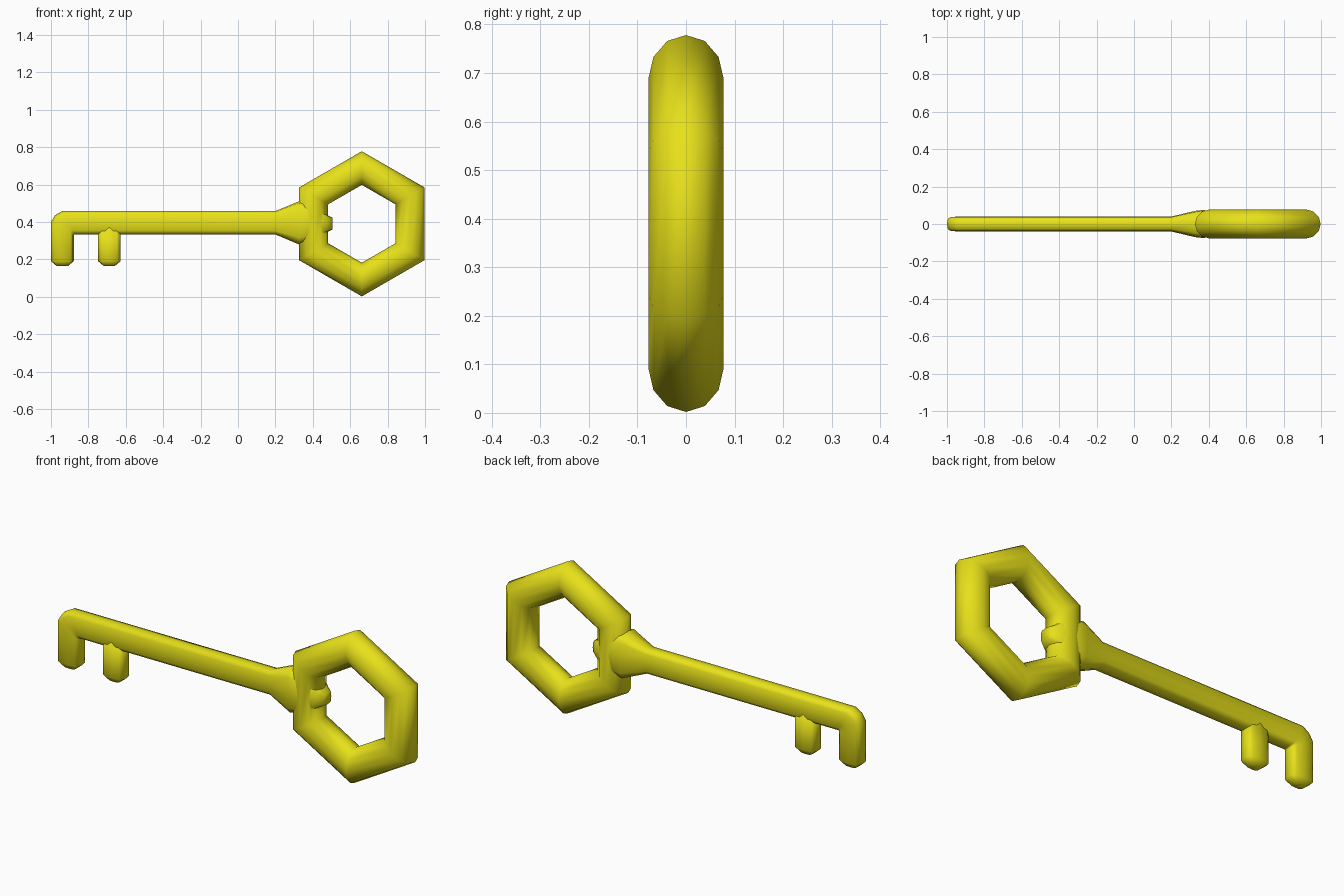
import bpy, bmesh, math

if "Cube" in bpy.data.objects:
    bpy.data.objects.remove(bpy.data.objects["Cube"])

gold = bpy.data.materials.new("yellow_metal")
gold.diffuse_color = (0.8, 0.75, 0.01, 1)
gold.use_nodes = True
gold.node_tree.nodes["Principled BSDF"].inputs["Base Color"].default_value = gold.diffuse_color


def loft(name, sections, power, closed=False, n=12):
    """Skin rounded sections, each given as (x1, z1, x2, z2, half thickness in y)."""
    bm = bmesh.new()
    rings = []
    for x1, z1, x2, z2, hy in sections:
        ring = []
        for k in range(n):
            a = 2 * math.pi * k / n
            c, s = math.cos(a), math.sin(a)
            u = math.copysign(abs(c) ** power, c) if abs(c) > 1e-6 else 0
            v = math.copysign(abs(s) ** power, s) if abs(s) > 1e-6 else 0
            t = (u + 1) / 2
            ring.append(bm.verts.new((x1 + (x2 - x1) * t, v * hy, z1 + (z2 - z1) * t)))
        rings.append(ring)
    pairs = list(zip(rings, rings[1:]))
    if closed:
        pairs.append((rings[-1], rings[0]))
    else:
        bm.faces.new(rings[0])
        bm.faces.new(rings[-1])
    for a, b in pairs:
        for k in range(n):
            j = (k + 1) % n
            bm.faces.new((a[k], a[j], b[j], b[k]))
    bmesh.ops.recalc_face_normals(bm, faces=bm.faces)
    for f in bm.faces:
        f.smooth = True
    me = bpy.data.meshes.new(name)
    bm.to_mesh(me)
    bm.free()
    me.materials.append(gold)
    ob = bpy.data.objects.new(name, me)
    bpy.context.collection.objects.link(ob)
    return ob


# Hexagonal bow: mitred 12-sided tube
cx, cz, r_in, r_out = 0.662, 0.39, 0.208, 0.388
bow = []
for i in range(6):
    a = math.radians(30 + 60 * i)
    c, s = math.cos(a), math.sin(a)
    bow.append((cx + r_in * c, cz + r_in * s, cx + r_out * c, cz + r_out * s, 0.0775))
loft("bow_ring", bow, 1.0, closed=True)


def tooth_tip(x1, x2):
    return [(x2 - 0.03, 0.165, x1 + 0.03, 0.165, 0.024),
            (x2, 0.19, x1, 0.19, 0.04)]


# Shaft: end tooth, rounded elbow, straight run, flared collar and nub inside the bow
lo, hi = 0.333, 0.458
shaft = tooth_tip(-1.0, -0.878) + [
    (-0.878, lo - 0.005, -1.0, 0.40, 0.04),
    (-0.878, lo, -0.978, 0.436, 0.04),
    (-0.873, lo, -0.94, hi, 0.04),
    (0.20, lo, 0.20, hi, 0.04),
    (0.325, 0.28, 0.325, 0.51, 0.07),
    (0.37, 0.29, 0.37, 0.50, 0.075),
    (0.45, 0.32, 0.45, 0.47, 0.064),
    (0.477, 0.345, 0.477, 0.437, 0.05),
    (0.505, 0.36, 0.505, 0.422, 0.03),
]
loft("shaft", shaft, 0.55)

# Second tooth
loft("inner_tooth", tooth_tip(-0.748, -0.628) + [(-0.628, 0.40, -0.748, 0.40, 0.038)], 0.55)
